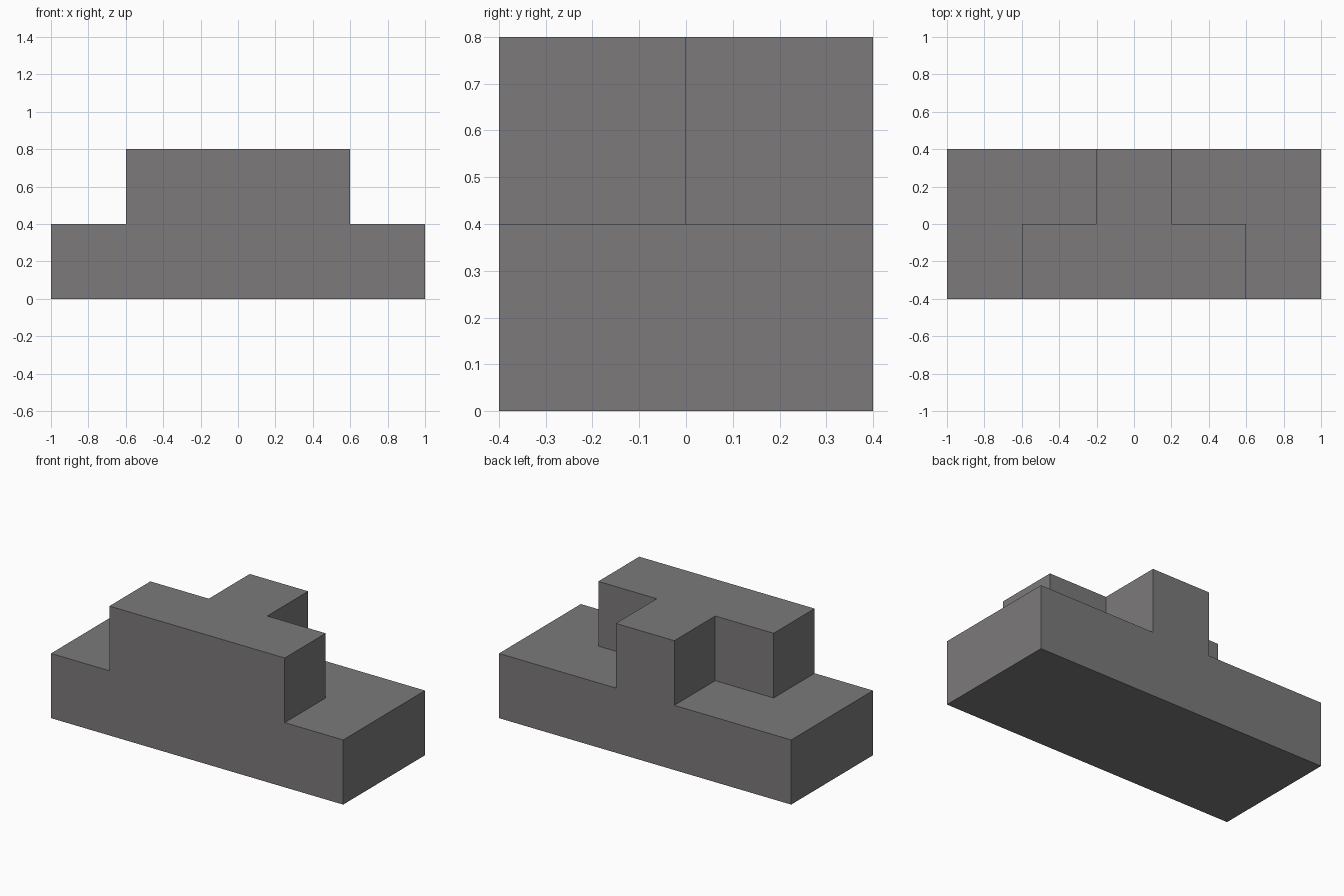
import bpy
import bmesh
from math import radians
from mathutils import Matrix, Vector

default = bpy.data.objects.get("Cube")
if default:
    bpy.data.objects.remove(default, do_unlink=True)

# Single grey material
grey = bpy.data.materials.new("warm_grey")
grey.use_nodes = True
colour = (0.2, 0.193, 0.193, 1)
grey.diffuse_color = colour
grey.node_tree.nodes["Principled BSDF"].inputs["Base Color"].default_value = colour

STEP = 0.4  # every dimension is a multiple of this

# Rectangular base slab
bm = bmesh.new()
bmesh.ops.create_cube(bm, size=STEP, matrix=Matrix.Translation((0, 0, STEP / 2))
                      @ Matrix.Diagonal((5, 2, 1, 1)))


def cut(point, normal):
    bmesh.ops.bisect_plane(bm, geom=bm.verts[:] + bm.edges[:] + bm.faces[:],
                           plane_co=point, plane_no=normal)


# Cut the slab into square cells
for k in (-1.5, -0.5, 0.5, 1.5):
    cut((k * STEP, 0, 0), (1, 0, 0))
cut((0, 0, 0), (0, 1, 0))


# Raise the T-shaped upper tier: wide at the front, narrow at the back
def in_tier(face):
    c = face.calc_center_median()
    half_width = 1.5 if c.y < 0 else 0.5
    return c.z > STEP * 0.99 and abs(c.x) < half_width * STEP


tier = [f for f in bm.faces if in_tier(f)]
raised = bmesh.ops.extrude_face_region(bm, geom=tier)["geom"]
bmesh.ops.translate(bm, vec=Vector((0, 0, STEP)),
                    verts=[v for v in raised if isinstance(v, bmesh.types.BMVert)])
leftover = [f for f in tier if f.is_valid]
if leftover:
    bmesh.ops.delete(bm, geom=leftover, context="FACES")

# Merge coplanar cells into clean flat faces
bmesh.ops.dissolve_limit(bm, angle_limit=radians(1), verts=bm.verts[:], edges=bm.edges[:])
bmesh.ops.recalc_face_normals(bm, faces=bm.faces[:])

mesh = bpy.data.meshes.new("stepped_block")
bm.to_mesh(mesh)
bm.free()
mesh.materials.append(grey)
block = bpy.data.objects.new("stepped_block", mesh)
bpy.context.collection.objects.link(block)
